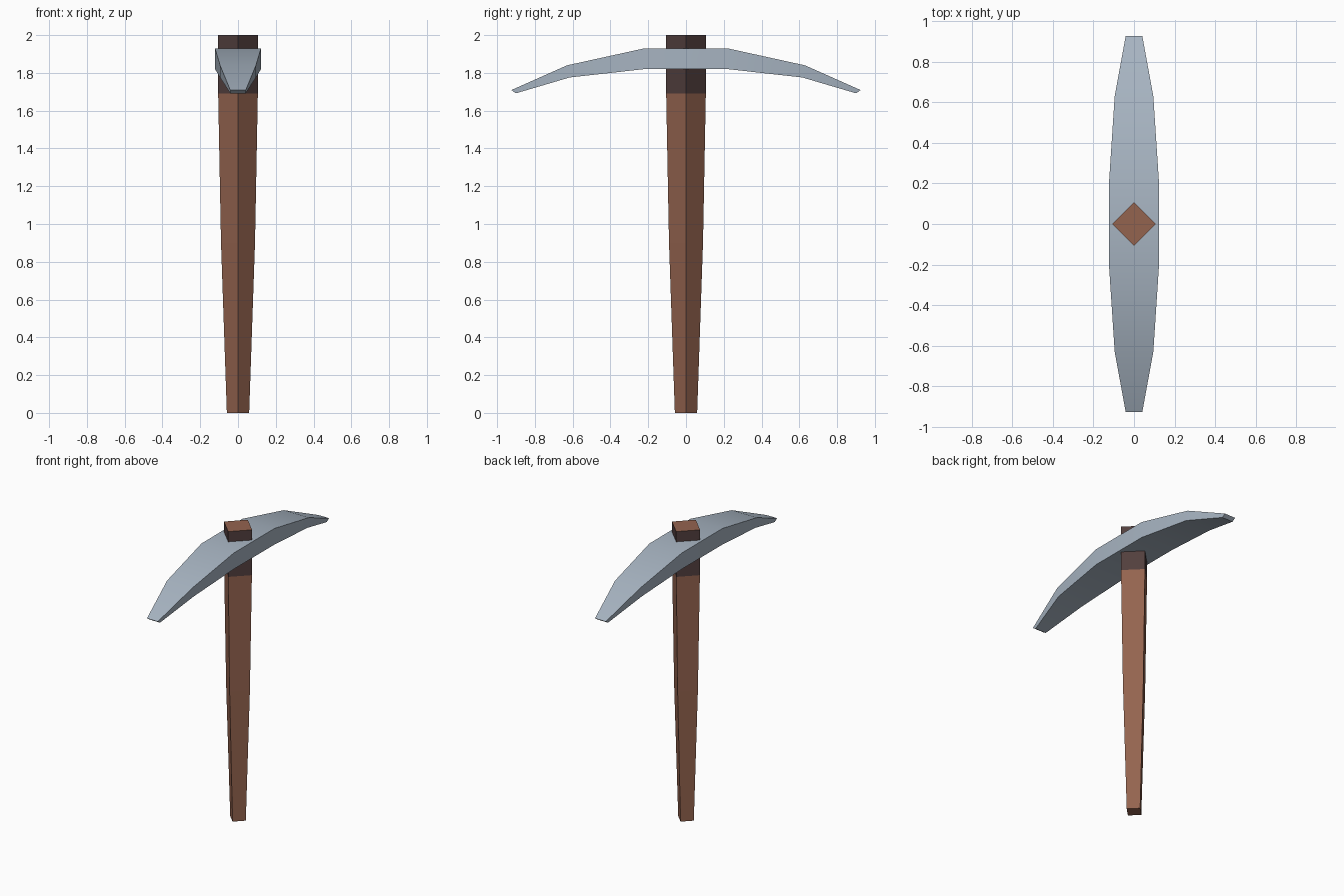
import bpy, bmesh, math

if "Cube" in bpy.data.objects:
    bpy.data.objects.remove(bpy.data.objects["Cube"])


def material(name, rgb):
    m = bpy.data.materials.new(name)
    m.diffuse_color = (*rgb, 1)
    m.use_nodes = True
    m.node_tree.nodes["Principled BSDF"].inputs["Base Color"].default_value = m.diffuse_color
    return m


wood = material("brown wood", (0.296, 0.126, 0.078))
dark = material("dark binding", (0.085, 0.049, 0.047))
steel = material("grey steel", (0.39, 0.46, 0.54))


def loft(name, rings, mats):
    """Join four-sided rings into a capped solid."""
    bm = bmesh.new()
    loops = [[bm.verts.new(p) for p in ring] for ring in rings]
    for a, b in zip(loops, loops[1:]):
        for i in range(4):
            j = (i + 1) % 4
            bm.faces.new((a[i], a[j], b[j], b[i]))
    bm.faces.new(loops[0])
    bm.faces.new(loops[-1])
    bmesh.ops.recalc_face_normals(bm, faces=bm.faces)
    mesh = bpy.data.meshes.new(name)
    bm.to_mesh(mesh)
    bm.free()
    obj = bpy.data.objects.new(name, mesh)
    bpy.context.collection.objects.link(obj)
    for m in mats:
        mesh.materials.append(m)
    return obj


# Handle: tapered diamond shaft, (height, radius)
shaft = [(0, 0.059), (0.9, 0.09), (1.69, 0.105), (2.0, 0.106)]
handle = loft("handle", [[(r, 0, z), (0, r, z), (-r, 0, z), (0, -r, z)]
                         for z, r in shaft], [wood, dark])
# Dark band on the sides of the upper end, top cap stays wood
for f in handle.data.polygons:
    if f.center.z > 1.69 and abs(f.normal.z) < 0.5:
        f.material_index = 1

# Head: half profile (half width, top y, top z, bottom y, bottom z), mirrored in y
half = [(0.122, 0.22, 1.93, 0.22, 1.82),
        (0.095, 0.63, 1.84, 0.615, 1.776),
        (0.041, 0.925, 1.709, 0.90, 1.692)]


def section(s, w, ty, tz, by, bz):
    return [(-w, s * ty, tz), (w, s * ty, tz), (w, s * by, bz), (-w, s * by, bz)]


rings = [section(-1, *h) for h in reversed(half)] + [section(1, *h) for h in half]
head = loft("pick_head", rings, [steel])
bpy.context.view_layer.objects.active = head
head.select_set(True)
bpy.ops.object.shade_smooth_by_angle(angle=math.radians(30))
